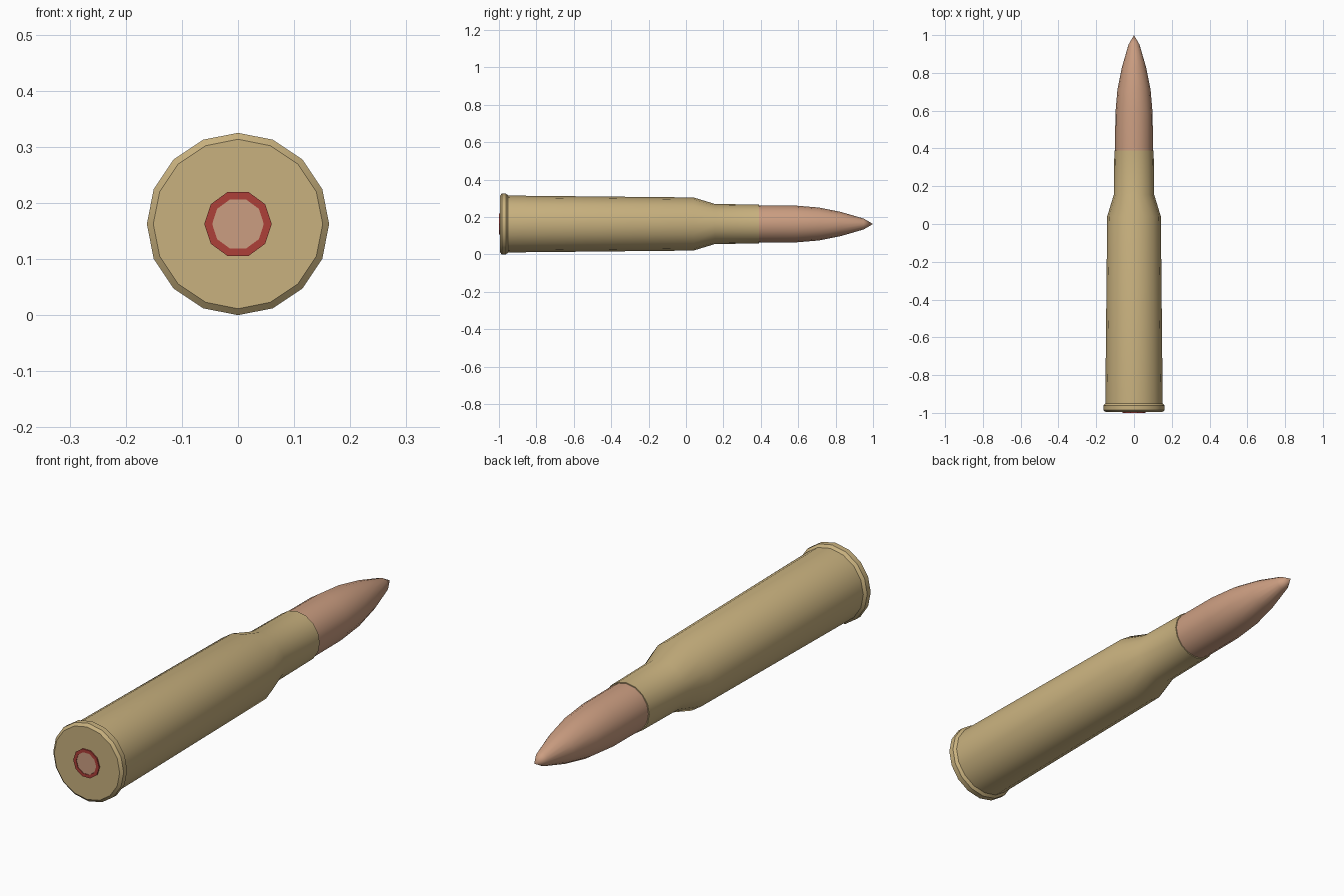
import bpy, bmesh, math

if "Cube" in bpy.data.objects:
    bpy.data.objects.remove(bpy.data.objects["Cube"])

R = 0.1625          # rim radius, also the height of the axis


def material(name, rgb):
    m = bpy.data.materials.new(name)
    m.diffuse_color = (*rgb, 1)
    m.use_nodes = True
    m.node_tree.nodes["Principled BSDF"].inputs["Base Color"].default_value = m.diffuse_color
    return m


brass = material("brass", (0.58, 0.44, 0.21))
copper = material("copper", (0.60, 0.34, 0.22))
red = material("red_lacquer", (0.42, 0.05, 0.04))


def lathe(name, profile, sides, mat, closed=False):
    """Revolve (y, radius) points around the long axis; radius 0 makes a tip."""
    bm = bmesh.new()
    rings = []
    for y, r in profile:
        if r == 0:
            rings.append([bm.verts.new((0, y, R))] * sides)
        else:
            rings.append([bm.verts.new((r * math.cos(2 * math.pi * i / sides), y,
                                        R + r * math.sin(2 * math.pi * i / sides)))
                          for i in range(sides)])
    pairs = list(zip(rings, rings[1:]))
    if closed:
        pairs.append((rings[-1], rings[0]))
    for a, b in pairs:
        for i in range(sides):
            j = (i + 1) % sides
            bm.faces.new(list(dict.fromkeys((a[i], a[j], b[j], b[i]))))
    if not closed:
        for ring in (rings[0], rings[-1]):
            if ring[0] is not ring[1]:
                bm.faces.new(ring)
    bmesh.ops.recalc_face_normals(bm, faces=bm.faces)
    me = bpy.data.meshes.new(name)
    bm.to_mesh(me)
    bm.free()
    me.materials.append(mat)
    ob = bpy.data.objects.new(name, me)
    bpy.context.collection.objects.link(ob)
    bpy.ops.object.select_all(action='DESELECT')
    ob.select_set(True)
    bpy.context.view_layer.objects.active = ob
    bpy.ops.object.shade_smooth_by_angle(angle=math.radians(30))
    return ob


# Brass case: chamfered rim, tapered body, shoulder and neck
lathe("case", [(-0.995, 0.151), (-0.985, R), (-0.962, R), (-0.951, 0.152),
               (0.04, 0.142), (0.155, 0.107), (0.39, 0.104)], 16, brass)

# Copper projectile, seated a little way inside the neck
lathe("projectile", [(0.36, 0.1), (0.58, 0.099), (0.71, 0.088), (0.83, 0.064),
                     (0.95, 0.029), (1.0, 0)], 16, copper)

# Primer with its red sealing ring
lathe("primer_ring", [(-1.0, 0.046), (-1.0, 0.06), (-0.985, 0.06),
                      (-0.985, 0.046)], 10, red, closed=True)
lathe("primer", [(-0.998, 0.046), (-0.985, 0.046)], 10, copper)
